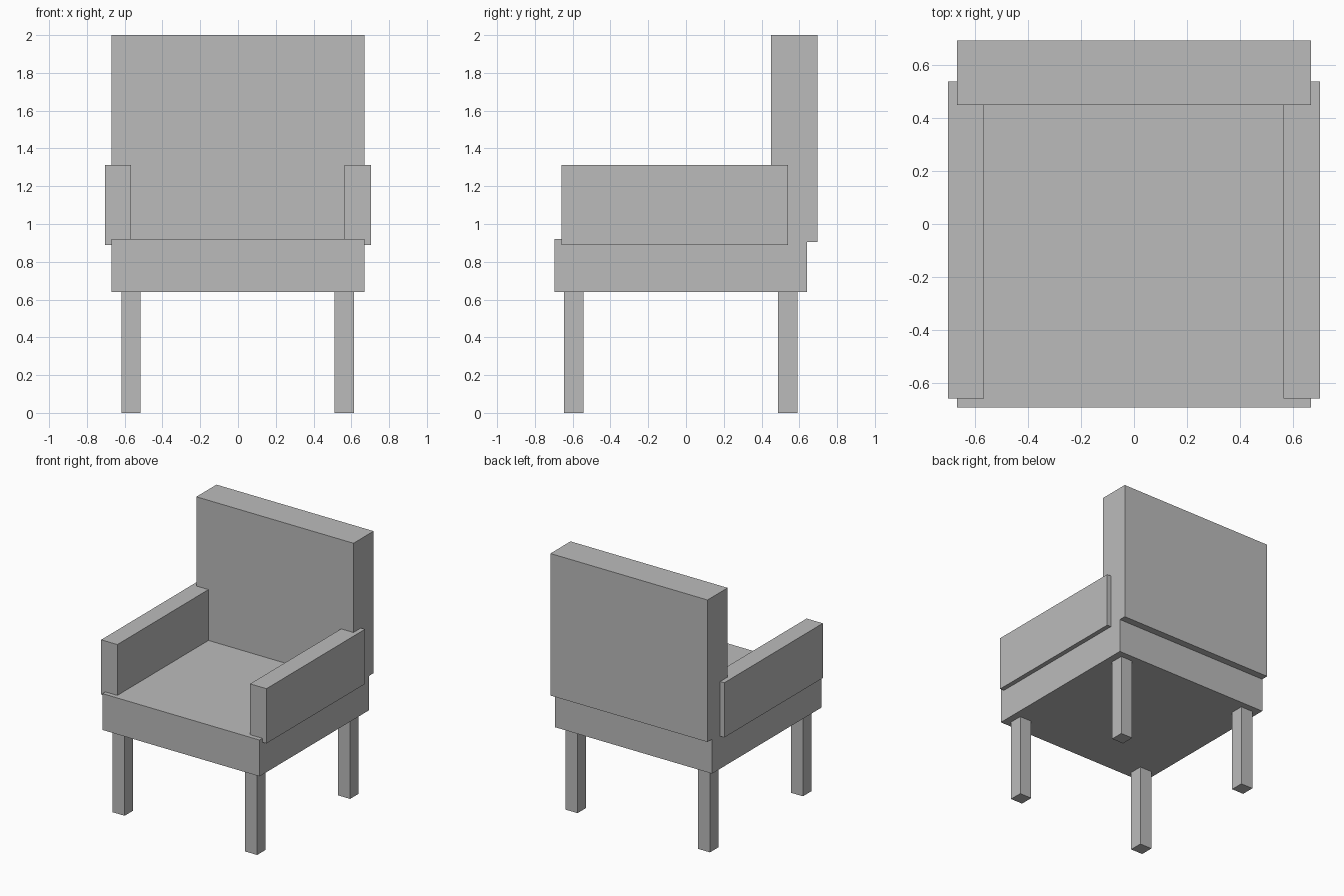
import bpy

if "Cube" in bpy.data.objects:
    bpy.data.objects.remove(bpy.data.objects["Cube"])

grey = bpy.data.materials.new("plain_grey")
grey.diffuse_color = (0.5, 0.5, 0.5, 1.0)
grey.use_nodes = True
grey.node_tree.nodes["Principled BSDF"].inputs["Base Color"].default_value = grey.diffuse_color


def box(name, x, y, z):
    """Add a box spanning the given (min, max) ranges."""
    spans = (x, y, z)
    bpy.ops.mesh.primitive_cube_add(size=1, location=[(a + b) / 2 for a, b in spans])
    ob = bpy.context.object
    ob.name = name
    ob.scale = [b - a for a, b in spans]
    bpy.ops.object.transform_apply(location=False, rotation=False, scale=True)
    ob.data.materials.append(grey)
    return ob


# Seat block and backrest, which overhangs the seat at the rear
box("seat", (-0.67, 0.67), (-0.695, 0.64), (0.64, 0.92))
box("backrest", (-0.67, 0.67), (0.45, 0.695), (0.905, 2.0))

# Armrests
box("left_armrest", (-0.705, -0.567), (-0.66, 0.54), (0.89, 1.312))
box("right_armrest", (0.565, 0.705), (-0.66, 0.54), (0.89, 1.312))

# Four square legs
for side, x in (("left", (-0.618, -0.515)), ("right", (0.512, 0.615))):
    for end, y in (("front", (-0.645, -0.542)), ("back", (0.487, 0.59))):
        box(f"{end}_{side}_leg", x, y, (0.0, 0.64))
